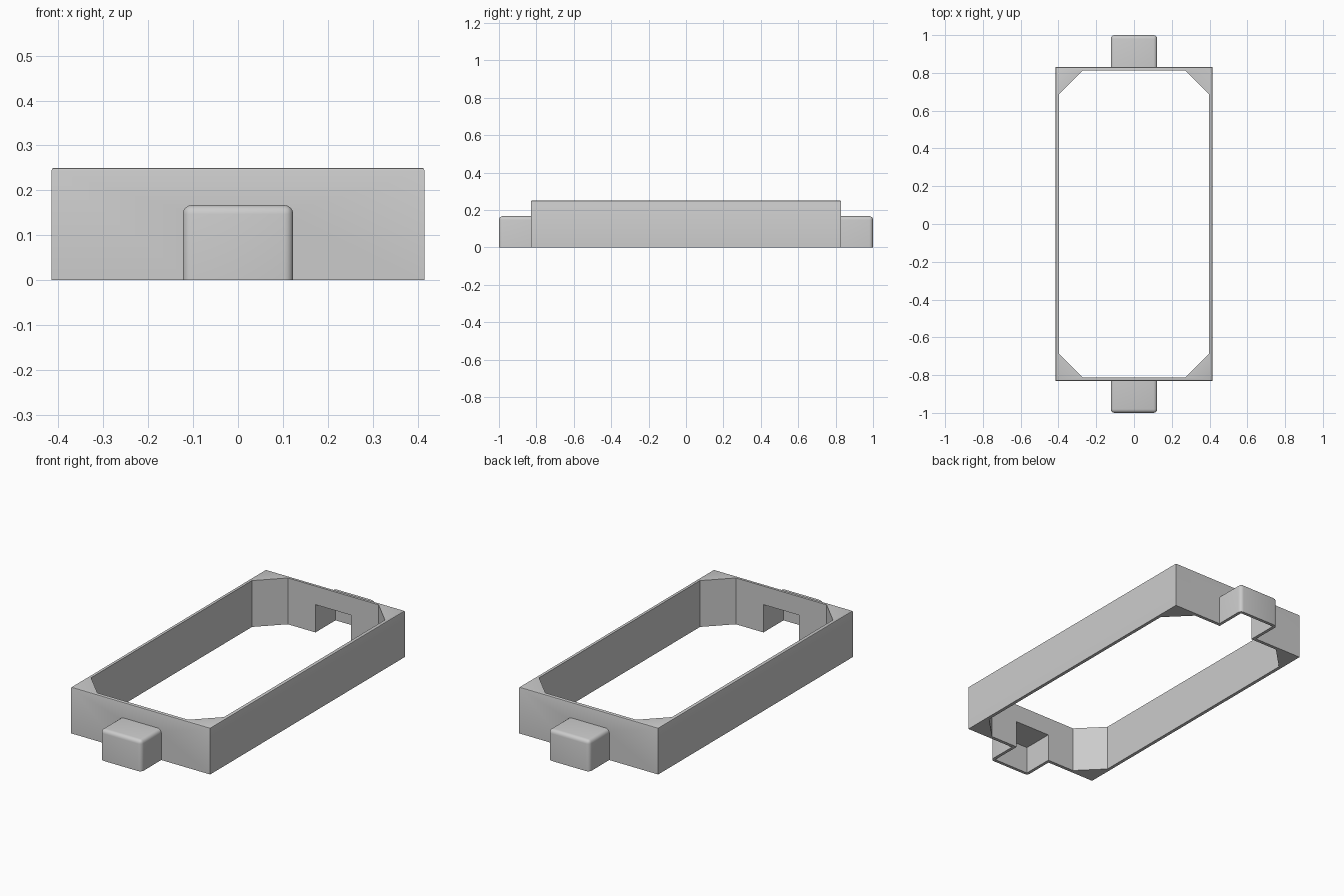
import bpy, bmesh

if "Cube" in bpy.data.objects:
    bpy.data.objects.remove(bpy.data.objects["Cube"])

# Overall sizes
HX, HY, HEIGHT = 0.415, 0.83, 0.25        # outer frame half sizes
IX, IY, CORNER = 0.397, 0.812, 0.126      # inner opening and corner gusset
TAB_X, TAB_Y, TAB_Z = 0.123, 1.0, 0.167   # end tabs
WALL = 0.017

grey = bpy.data.materials.new("plain_grey")
grey.use_nodes = True
GREY = (0.6, 0.6, 0.6, 1)
grey.diffuse_color = GREY
grey.node_tree.nodes["Principled BSDF"].inputs["Base Color"].default_value = GREY


def prism(name, outline, z0, z1):
    """Extrude a flat outline from z0 up to z1."""
    bm = bmesh.new()
    face = bm.faces.new([bm.verts.new((x, y, z0)) for x, y in outline])
    top = bmesh.ops.extrude_face_region(bm, geom=[face])["geom"]
    for v in top:
        if isinstance(v, bmesh.types.BMVert):
            v.co.z = z1
    bmesh.ops.recalc_face_normals(bm, faces=bm.faces)
    mesh = bpy.data.meshes.new(name)
    bm.to_mesh(mesh)
    bm.free()
    mesh.materials.append(grey)
    obj = bpy.data.objects.new(name, mesh)
    bpy.context.collection.objects.link(obj)
    return obj


def box(name, hx, y0, y1, z0, z1):
    return prism(name, [(-hx, y0), (hx, y0), (hx, y1), (-hx, y1)], z0, z1)


def round_edges(obj, radius, segments, wanted):
    """Bevel the edges chosen by a test on their two end points."""
    bm = bmesh.new()
    bm.from_mesh(obj.data)
    edges = [e for e in bm.edges if wanted(e.verts[0].co, e.verts[1].co)]
    bmesh.ops.bevel(bm, geom=edges, offset=radius, segments=segments,
                    profile=0.5, affect='EDGES')
    bm.to_mesh(obj.data)
    bm.free()


def cut(obj, cutter):
    cutter.hide_render = True
    mod = obj.modifiers.new("cut", 'BOOLEAN')
    mod.operation = 'DIFFERENCE'
    mod.solver = 'EXACT'
    mod.object = cutter
    bpy.context.view_layer.objects.active = obj
    bpy.ops.object.modifier_apply(modifier=mod.name)
    bpy.data.objects.remove(cutter)


def smooth(obj):
    bpy.ops.object.select_all(action='DESELECT')
    obj.select_set(True)
    bpy.context.view_layer.objects.active = obj
    bpy.ops.object.shade_smooth_by_angle()


# Frame with a slightly softened top rim and gusseted corners
frame = box("frame", HX, -HY, HY, 0, HEIGHT)
round_edges(frame, 0.005, 2, lambda a, b: min(a.z, b.z) > HEIGHT / 2)
quarter = [(IX, IY - CORNER), (IX - CORNER, IY)]
opening = (quarter + [(-x, y) for x, y in reversed(quarter)]
           + [(-x, -y) for x, y in quarter]
           + [(x, -y) for x, y in reversed(quarter)])
cut(frame, prism("opening_cutter", opening, -0.1, HEIGHT + 0.1))


def cavity(side):
    ends = sorted((side * (IY - 0.05), side * (TAB_Y - WALL)))
    return box("cavity_cutter", TAB_X - WALL, *ends, -0.1, TAB_Z - WALL)


# Hollow end tabs, open underneath and into the frame
for name, side in (("front_tab", -1), ("back_tab", 1)):
    cut(frame, cavity(side))
    tab = box(name, TAB_X, *sorted((side * HY, side * TAB_Y)), 0, TAB_Z)

    def outer(a, b):
        at_wall = max(abs(a.y), abs(b.y)) < HY + 0.01
        return not at_wall and max(a.z, b.z) > TAB_Z / 2

    # Round the top and upright edges, leaving the wall joint square
    round_edges(tab, 0.02, 4, outer)
    cut(tab, cavity(side))
    smooth(tab)
smooth(frame)
